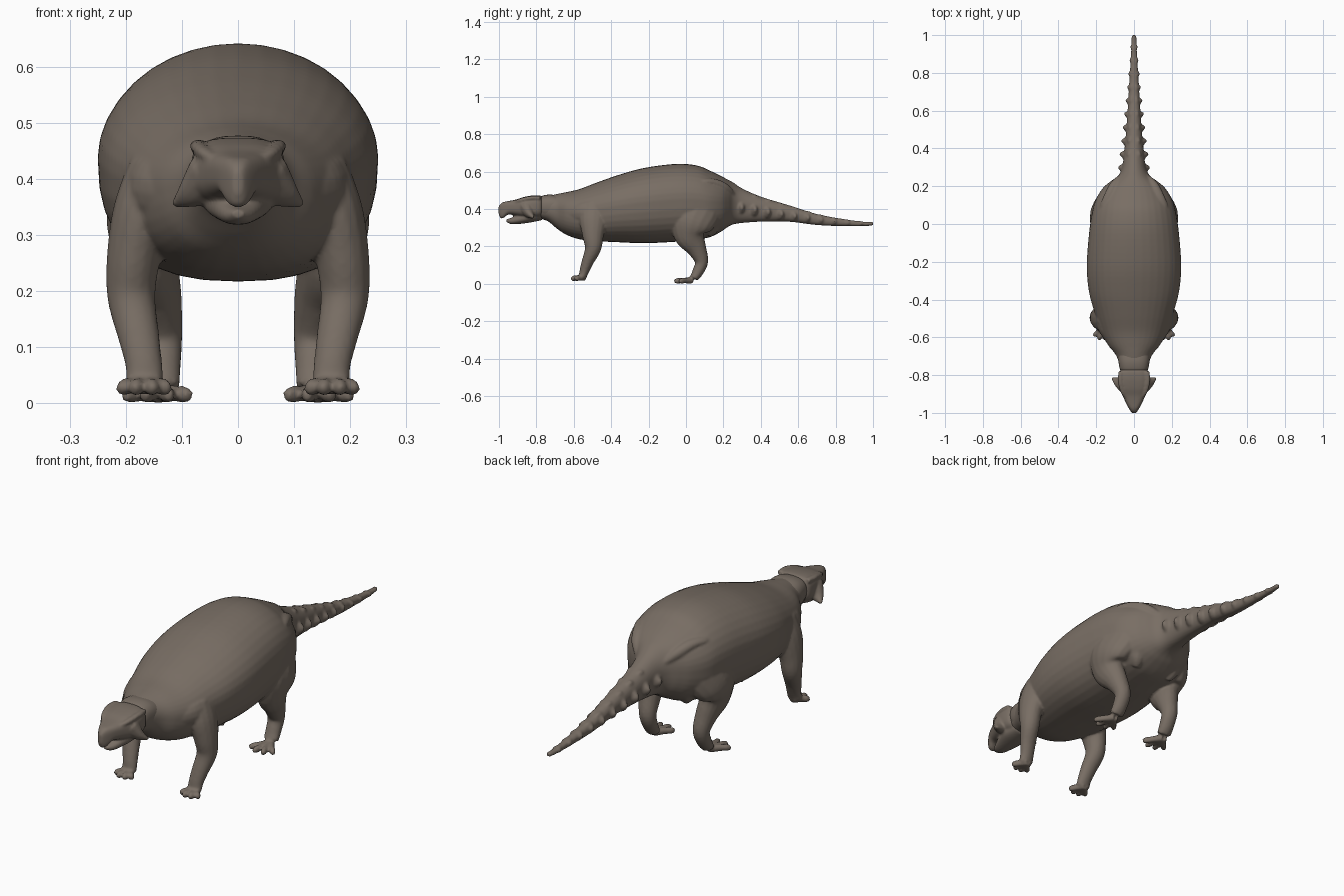
import bpy, bmesh, math
from mathutils import Vector

mat = bpy.data.materials.new("brown grey hide")
mat.diffuse_color = (0.19, 0.156, 0.128, 1)


def spline(rows, k=5):
    """Catmull-Rom interpolation of a list of tuples."""
    rows = [Vector(r) for r in rows]
    out = []
    for i in range(len(rows) - 1):
        p1, p2 = rows[i], rows[i + 1]
        p0, p3 = rows[max(i - 1, 0)], rows[min(i + 2, len(rows) - 1)]
        for j in range(k):
            t = j / k
            out.append(p1 + (p2 - p0) * (t / 2) + (2 * p0 - 5 * p1 + 4 * p2 - p3) * (t * t / 2)
                       + (3 * p1 - p0 - 3 * p2 + p3) * (t ** 3 / 2))
    return out + [rows[-1]]


def skin(name, rings):
    """Closed loft through rings of points."""
    bm = bmesh.new()
    vs = [[bm.verts.new(p) for p in r] for r in rings]
    n = len(vs[0])
    for a, b in zip(vs, vs[1:]):
        for i in range(n):
            bm.faces.new((a[i], a[(i + 1) % n], b[(i + 1) % n], b[i]))
    bm.faces.new(vs[0][::-1])
    bm.faces.new(vs[-1])
    bmesh.ops.recalc_face_normals(bm, faces=bm.faces)
    me = bpy.data.meshes.new(name)
    bm.to_mesh(me)
    bm.free()
    me.materials.append(mat)
    me.polygons.foreach_set("use_smooth", [True] * len(me.polygons))
    ob = bpy.data.objects.new(name, me)
    bpy.context.collection.objects.link(ob)
    return ob


def hull(name, rows, mid, top_n, bot_n, sides=36, k=5):
    """Loft along y; rows are (y, half width, z top, z bottom)."""
    rings = []
    for y, w, zt, zb in spline(rows, k):
        zm = zb + (zt - zb) * mid
        ring = []
        for i in range(sides):
            a = 2 * math.pi * i / sides
            c, s = math.cos(a), math.sin(a)
            n = top_n if s > 0 else bot_n
            x = math.copysign(abs(c) ** (2 / n), c) * w
            z = abs(s) ** (2 / n)
            ring.append((x, y, zm + z * (zt - zm) if s > 0 else zm - z * (zm - zb)))
        rings.append(ring)
    return skin(name, rings)


def tube(name, rows, sides=16, k=5):
    """Loft along a path; rows are (x, y, z, radius across, radius along)."""
    pts = spline(rows, k)
    rings = []
    for i, p in enumerate(pts):
        t = (Vector(pts[min(i + 1, len(pts) - 1)][:3]) - Vector(pts[max(i - 1, 0)][:3])).normalized()
        ref = Vector((0, 1, 0)) if abs(t.x) > 0.8 else Vector((1, 0, 0))
        u = (ref - t * ref.dot(t)).normalized()
        v = t.cross(u)
        c = Vector(p[:3])
        rings.append([c + u * math.cos(a) * p[3] + v * math.sin(a) * p[4]
                      for a in (2 * math.pi * j / sides for j in range(sides))])
    return skin(name, rings)


def flip(rows, s):
    return [(r[0] * s,) + tuple(r[1:]) for r in rows]


def fuse(name, parts, voxel, soft):
    """Join parts into one smooth skin."""
    bpy.ops.object.select_all(action='DESELECT')
    for o in parts:
        o.select_set(True)
    bpy.context.view_layer.objects.active = parts[0]
    bpy.ops.object.join()
    ob = parts[0]
    ob.name = name
    m = ob.modifiers.new("fuse", 'REMESH')
    m.mode, m.voxel_size, m.use_smooth_shade = 'VOXEL', voxel, True
    m = ob.modifiers.new("soften", 'SMOOTH')
    m.factor, m.iterations = 0.5, soft


# torso, neck and tail
parts = [hull("body", [
    (-0.79, 0.065, 0.452, 0.35), (-0.74, 0.078, 0.468, 0.335), (-0.69, 0.098, 0.48, 0.295),
    (-0.64, 0.138, 0.49, 0.262), (-0.57, 0.175, 0.506, 0.238), (-0.48, 0.205, 0.54, 0.228),
    (-0.36, 0.238, 0.582, 0.222), (-0.22, 0.25, 0.62, 0.217), (-0.05, 0.238, 0.641, 0.225),
    (0.06, 0.222, 0.632, 0.237), (0.13, 0.202, 0.604, 0.25), (0.19, 0.165, 0.575, 0.28),
    (0.225, 0.125, 0.556, 0.305), (0.255, 0.085, 0.54, 0.318), (0.30, 0.063, 0.51, 0.325),
    (0.40, 0.05, 0.466, 0.332), (0.55, 0.037, 0.42, 0.332), (0.70, 0.028, 0.373, 0.314),
    (0.85, 0.019, 0.345, 0.308), (0.95, 0.014, 0.332, 0.309), (1.0, 0.012, 0.331, 0.311)],
    0.55, 2.0, 2.5)]

fore_leg = [(0.145, -0.49, 0.42, 0.05, 0.07), (0.168, -0.495, 0.34, 0.055, 0.075),
            (0.186, -0.497, 0.26, 0.048, 0.058), (0.19, -0.497, 0.19, 0.043, 0.044),
            (0.177, -0.525, 0.12, 0.037, 0.032), (0.168, -0.543, 0.07, 0.033, 0.026),
            (0.166, -0.553, 0.035, 0.034, 0.02)]
hind_leg = [(0.12, 0.10, 0.50, 0.055, 0.08), (0.135, 0.065, 0.41, 0.075, 0.125),
            (0.163, 0.03, 0.33, 0.072, 0.12), (0.162, 0.02, 0.26, 0.056, 0.085),
            (0.146, 0.056, 0.19, 0.046, 0.054), (0.136, 0.083, 0.12, 0.037, 0.036),
            (0.136, 0.064, 0.065, 0.034, 0.03), (0.138, 0.042, 0.03, 0.034, 0.023)]

for s in (1, -1):
    parts.append(tube("fore leg", flip(fore_leg, s)))
    parts.append(tube("hind leg", flip(hind_leg, s)))
    # toes fan out from each foot: foot x, y, z, length
    for fx, fy, fz, ln in ((0.166, -0.542, 0.033, 0.076), (0.142, 0.032, 0.018, 0.1)):
        for ang in (-38, -12, 15, 42):
            a = math.radians(ang)
            d = ln * (1 - 0.12 * abs(ang) / 55)
            dx, dy = math.sin(a) * d, -math.cos(a) * d
            parts.append(tube("toe", flip([
                (fx, fy, fz, 0.018, 0.018), (fx + dx * 0.55, fy + dy * 0.55, fz * 0.95, 0.012, 0.015),
                (fx + dx * 0.82, fy + dy * 0.82, fz * 0.85, 0.013, 0.016),
                (fx + dx, fy + dy, fz * 0.7, 0.008, 0.009)], s), 10, 3))
    # hip ridge over the thigh and its rear edge
    parts.append(tube("hip ridge", flip([
        (0.16, 0.02, 0.51, 0.01, 0.01), (0.155, 0.08, 0.54, 0.028, 0.02),
        (0.13, 0.15, 0.54, 0.028, 0.022), (0.10, 0.21, 0.51, 0.025, 0.025),
        (0.06, 0.26, 0.47, 0.01, 0.01)], s), 12))
    parts.append(tube("rump", flip([
        (0.11, 0.15, 0.50, 0.04, 0.03), (0.12, 0.16, 0.42, 0.045, 0.035),
        (0.10, 0.14, 0.31, 0.04, 0.04), (0.09, 0.11, 0.27, 0.02, 0.03)], s), 12))
    # shoulder fold along the flank
    parts.append(tube("shoulder", flip([
        (0.11, -0.64, 0.37, 0.02, 0.03), (0.15, -0.55, 0.38, 0.04, 0.06),
        (0.175, -0.46, 0.38, 0.035, 0.06), (0.20, -0.37, 0.38, 0.01, 0.02)], s), 14))

# paired side spikes and top knobs down the tail
for i in range(10):
    f = i / 9
    y = 0.295 + 0.64 * f
    core = 0.052 * (1 - f) ** 1.2 + 0.012
    tip = core * 1.15 + 0.011 - 0.006 * f
    z = 0.322 + 0.085 * (1 - f) ** 1.3
    top = 0.332 + 0.165 * (1 - f) ** 1.25
    r = 0.032 - 0.021 * f
    for s in (1, -1):
        parts.append(tube("tail side spike", flip([
            (core * 0.2, y - 0.015, z, r, r * 1.5), (core * 0.85, y, z, r * 0.8, r * 1.2),
            (tip, y + 0.005, z, 0.006, 0.008)], s), 10, 3))
        parts.append(tube("tail top knob", flip([
            (core * 0.35, y - 0.036, top - 0.012, 0.008, 0.006),
            (core * 0.4, y, top - 0.012, r * 0.55, r * 0.5),
            (core * 0.4, y + 0.026, top - 0.02, 0.006, 0.006)], s), 10, 3))
fuse("body legs and tail", parts, 0.0062, 3)

# collar behind the skull
hull("neck collar", [(-0.785, 0.06, 0.455, 0.36), (-0.77, 0.074, 0.47, 0.348),
                     (-0.73, 0.082, 0.477, 0.332), (-0.69, 0.085, 0.472, 0.32)], 0.55, 2.6, 2.2, 32, 4)

# skull with beak, jaw, cheek horns and brows
head = [hull("skull", [
    (-0.765, 0.055, 0.46, 0.365), (-0.78, 0.078, 0.472, 0.353), (-0.82, 0.084, 0.472, 0.35),
    (-0.87, 0.078, 0.463, 0.355), (-0.91, 0.06, 0.45, 0.364), (-0.95, 0.041, 0.442, 0.37),
    (-0.975, 0.028, 0.437, 0.352), (-0.992, 0.017, 0.427, 0.352), (-1.002, 0.008, 0.412, 0.375)],
    0.5, 3.2, 2.8),
    hull("lower jaw", [
        (-0.77, 0.05, 0.40, 0.34), (-0.83, 0.062, 0.39, 0.328), (-0.89, 0.046, 0.372, 0.32),
        (-0.935, 0.028, 0.352, 0.319), (-0.96, 0.011, 0.345, 0.33)], 0.5, 2.5, 2.2)]
for s in (1, -1):
    head.append(tube("cheek horn", flip([
        (0.05, -0.85, 0.40, 0.05, 0.042), (0.085, -0.835, 0.372, 0.028, 0.022),
        (0.116, -0.815, 0.354, 0.005, 0.005)], s), 12))
    head.append(tube("brow", flip([
        (0.068, -0.78, 0.458, 0.014, 0.012), (0.072, -0.83, 0.458, 0.014, 0.011),
        (0.060, -0.885, 0.446, 0.013, 0.011), (0.042, -0.92, 0.434, 0.006, 0.006)], s), 10))
fuse("head", head, 0.005, 4)
